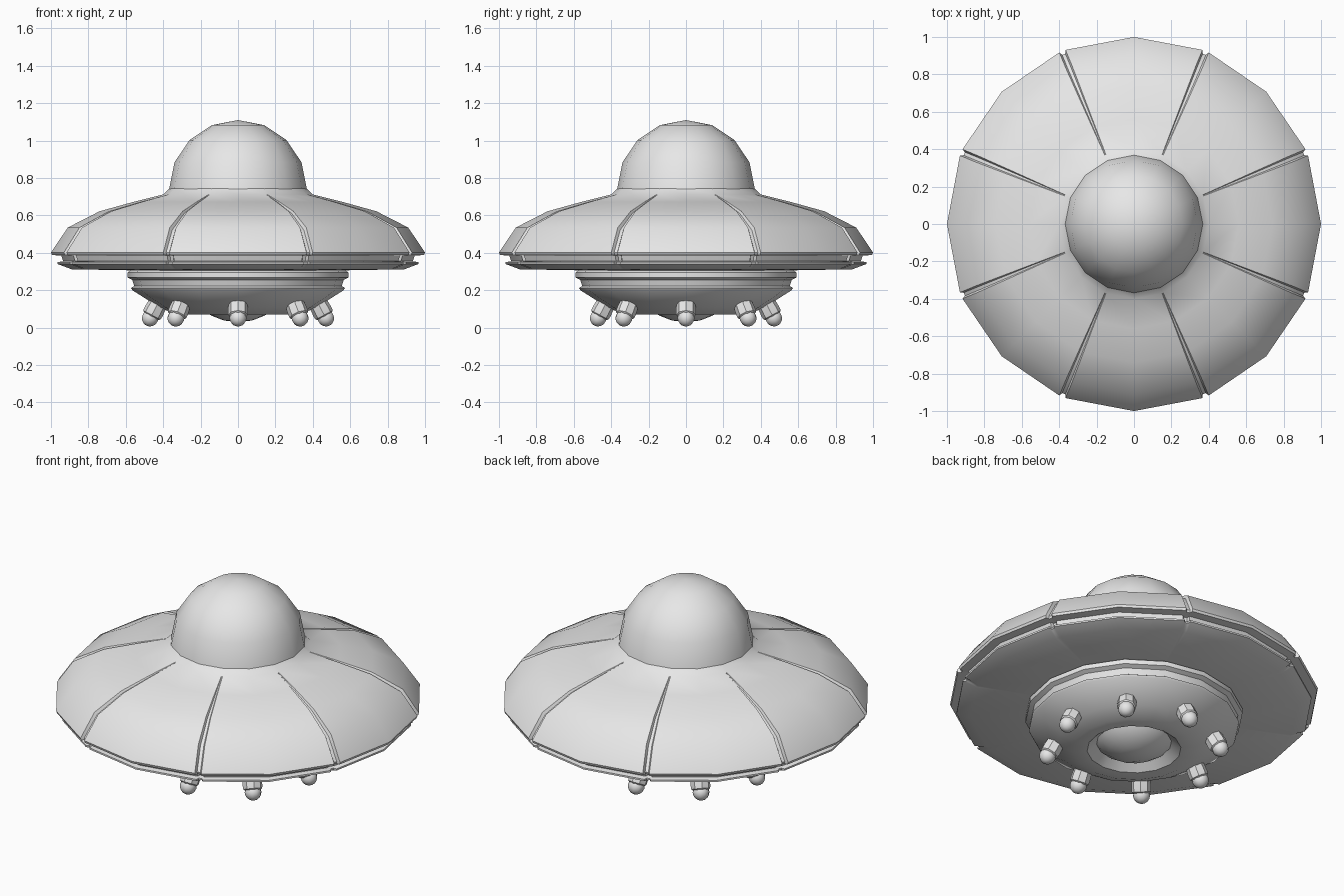
import bpy, bmesh, math
from mathutils import Matrix, Vector

if "Cube" in bpy.data.objects:
    bpy.data.objects.remove(bpy.data.objects["Cube"], do_unlink=True)

metal = bpy.data.materials.new("grey_metal")
metal.use_nodes = True
GREY = (0.8, 0.8, 0.8, 1)
metal.diffuse_color = GREY
metal.node_tree.nodes["Principled BSDF"].inputs["Base Color"].default_value = GREY


def finish(name, bm, angle=32):
    bmesh.ops.remove_doubles(bm, verts=bm.verts, dist=1e-5)
    bmesh.ops.recalc_face_normals(bm, faces=bm.faces)
    mesh = bpy.data.meshes.new(name)
    bm.to_mesh(mesh)
    bm.free()
    obj = bpy.data.objects.new(name, mesh)
    bpy.context.collection.objects.link(obj)
    mesh.materials.append(metal)
    bpy.ops.object.select_all(action="DESELECT")
    obj.select_set(True)
    bpy.context.view_layer.objects.active = obj
    bpy.ops.object.shade_smooth_by_angle(angle=math.radians(angle))
    return obj


def skin(bm, columns):
    """Join neighbouring columns of points into a closed ring of faces."""
    rows = [[bm.verts.new(p) for p in col] for col in columns]
    for a, b in zip(rows, rows[1:] + rows[:1]):
        for i in range(len(a) - 1):
            bm.faces.new((a[i], b[i], b[i + 1], a[i + 1]))


def lathe(name, profile, sides=16):
    bm = bmesh.new()
    turns = [math.tau * k / sides for k in range(sides)]
    skin(bm, [[(r * math.cos(t), r * math.sin(t), z) for r, z in profile] for t in turns])
    return finish(name, bm)


# Saucer hull: panels divided by eight tapering grooves
hull = [(0.365, 0.745), (0.40, 0.712), (0.56, 0.672), (0.74, 0.622), (0.91, 0.535),
        (1.0, 0.402), (0.995, 0.388), (0.945, 0.385), (0.935, 0.355),
        (0.965, 0.350), (0.965, 0.340), (0.89, 0.312), (0.50, 0.305)]


def hull_column(angle, side, depth):
    points = []
    for i, (r, z) in enumerate(hull):
        taper = max(0, min(1, (r - 0.39) / 0.5))
        a, b = Vector(hull[max(i - 1, 0)]), Vector(hull[min(i + 1, len(hull) - 1)])
        d = (b - a).normalized()
        if 0 < i < 11:
            sink = depth * taper
            # upper shell sinks along its normal, the rim sinks straight inward
            r, z = (r + d.y * sink, z - d.x * sink) if i < 5 else (r - sink, z)
        offset = side * (0.003 + 0.015 * taper)
        c, s = math.cos(angle), math.sin(angle)
        points.append((r * c - offset * s, r * s + offset * c, z))
    return points


columns = []
for k in range(16):
    angle = math.tau * k / 16
    if k % 2:
        columns += [hull_column(angle, side, depth)
                    for side, depth in ((-1, 0), (-0.5, 0.018), (0.5, 0.018), (1, 0))]
    else:
        columns.append(hull_column(angle, 0, 0))
bm = bmesh.new()
skin(bm, columns)
finish("saucer_hull", bm)

# Cockpit dome
dome = [(0.368 * math.cos(t), 0.742 + 0.368 * math.sin(t))
        for t in (math.pi / 2 * i / 4 for i in range(5))]
lathe("cockpit_dome", dome)

# Stepped lower ring and belly with a recessed opening
lathe("belly", [(0.55, 0.315), (0.575, 0.305), (0.59, 0.295), (0.59, 0.268),
                (0.565, 0.255), (0.555, 0.222), (0.572, 0.212), (0.565, 0.2),
                (0.42, 0.108), (0.33, 0.07), (0.255, 0.07), (0.2, 0.115)])

# Shallow bowl in the belly opening
lathe("belly_bowl", [(0.215, 0.125), (0.19, 0.096), (0.14, 0.063), (0.075, 0.038), (0, 0.03)])

# Eight lamps under the belly, each a collar with a ball
collar = [(0.05, -0.03), (0.054, 0.035), (0.052, 0.055), (0.043, 0.062)]
tilt = Matrix.Rotation(math.radians(152), 4, "Y")
for k in range(8):
    place = (Matrix.Rotation(math.tau * k / 8, 4, "Z")
             @ Matrix.Translation((0.435, 0, 0.116)) @ tilt)
    lathe(f"lamp_collar_{k + 1}", collar, 8).matrix_world = place
    bm = bmesh.new()
    bmesh.ops.create_uvsphere(bm, u_segments=10, v_segments=8, radius=0.046)
    ball = finish(f"lamp_ball_{k + 1}", bm, 50)
    ball.matrix_world = place @ Matrix.Translation((0, 0, 0.073))
